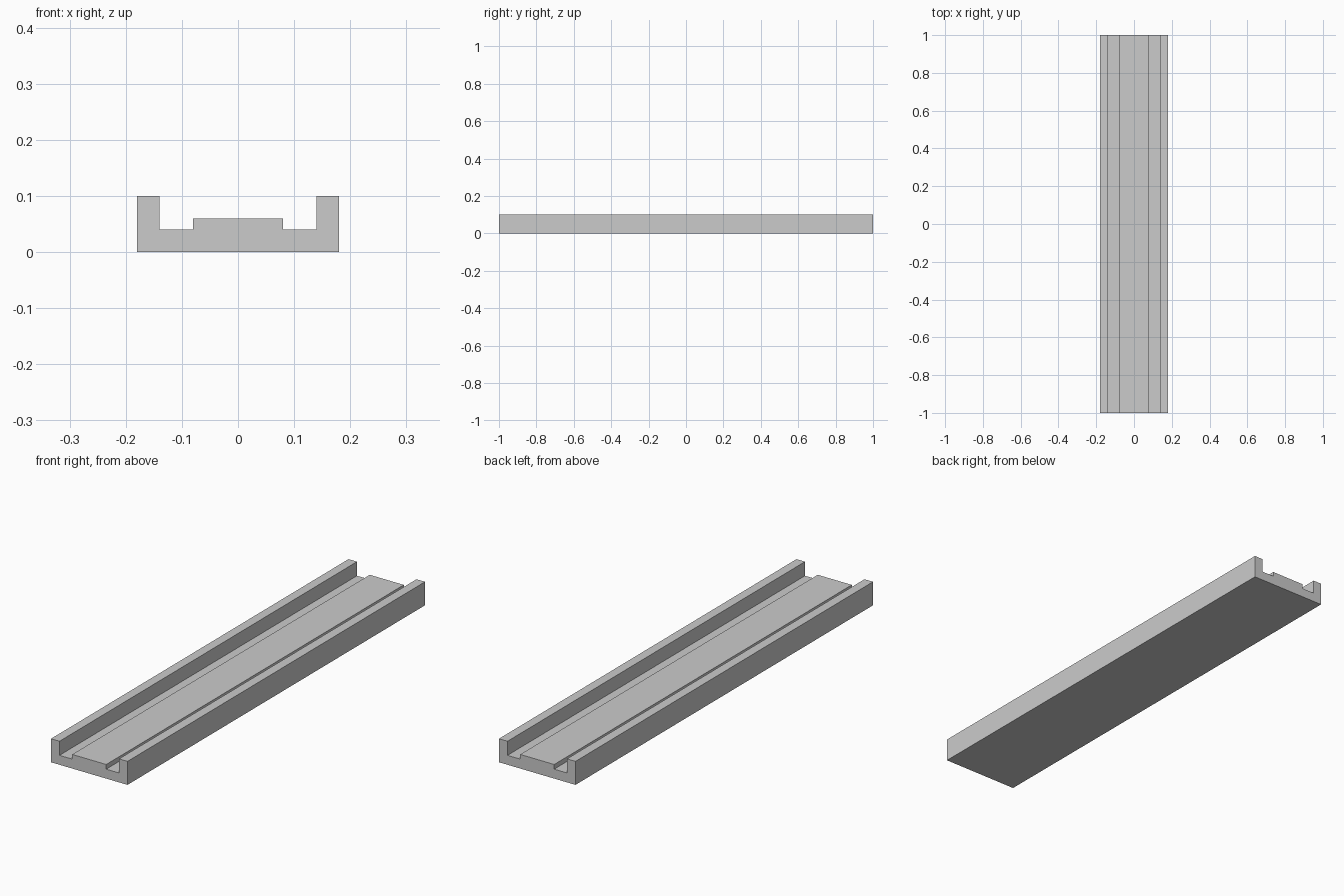
import bpy
import bmesh

if "Cube" in bpy.data.objects:
    bpy.data.objects.remove(bpy.data.objects["Cube"])

HALF_LENGTH = 1.0

# Right half of the channel cross-section (x, z), from centre top outwards
half = [(0.08, 0.06), (0.08, 0.04), (0.14, 0.04), (0.14, 0.10), (0.18, 0.10), (0.18, 0.0)]
profile = half + [(-x, z) for x, z in reversed(half)]

# Channel rail: extrude the mirrored profile along y
bm = bmesh.new()
face = bm.faces.new([bm.verts.new((x, -HALF_LENGTH, z)) for x, z in profile])
result = bmesh.ops.extrude_face_region(bm, geom=[face], use_keep_orig=True)
moved = [v for v in result["geom"] if isinstance(v, bmesh.types.BMVert)]
bmesh.ops.translate(bm, verts=moved, vec=(0, 2 * HALF_LENGTH, 0))
bmesh.ops.recalc_face_normals(bm, faces=bm.faces)

mesh = bpy.data.meshes.new("channel_rail")
bm.to_mesh(mesh)
bm.free()
bpy.context.collection.objects.link(bpy.data.objects.new("channel_rail", mesh))
